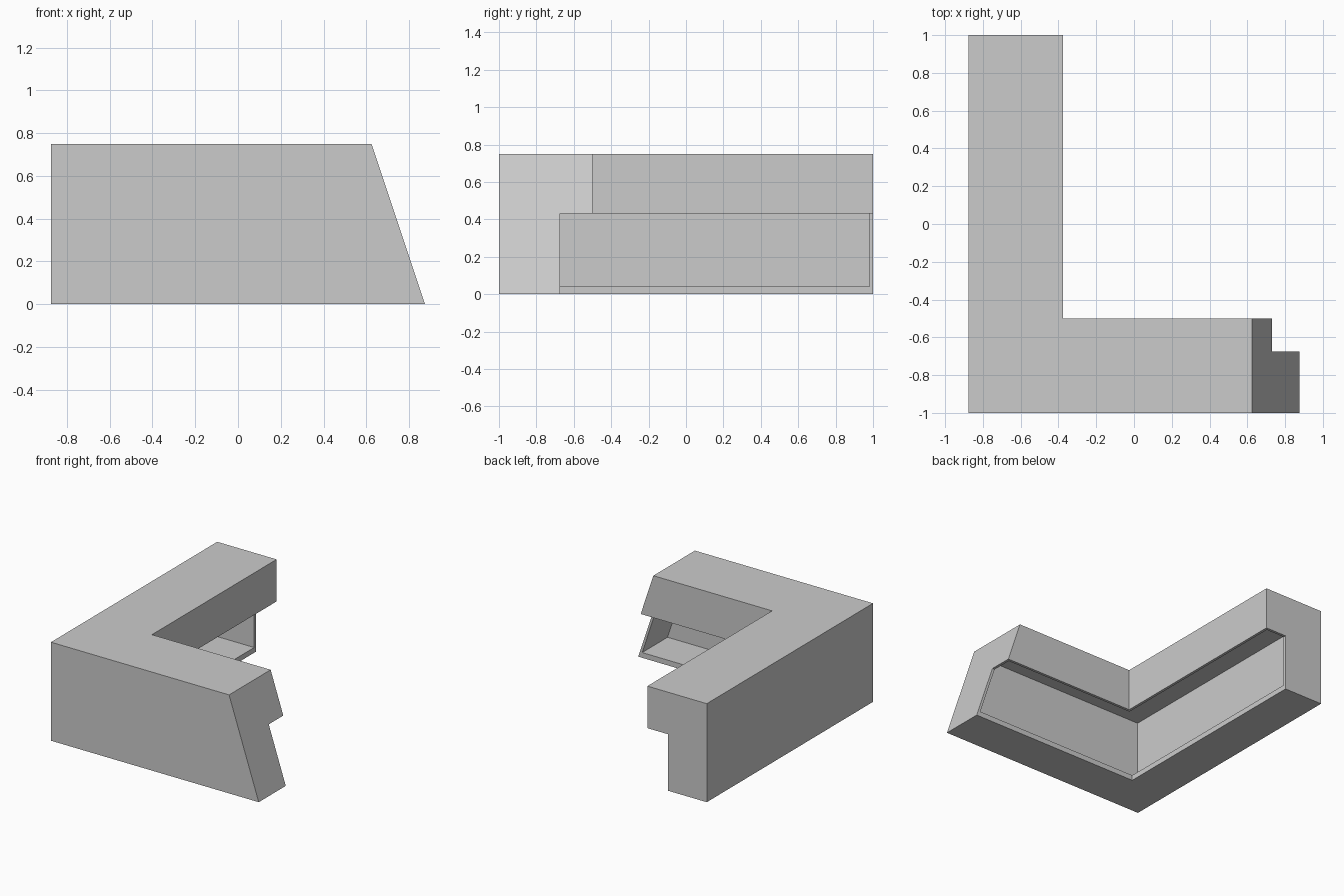
import bpy
import bmesh

cube = bpy.data.objects.get("Cube")
if cube:
    bpy.data.objects.remove(cube, do_unlink=True)

LEFT, FRONT, BACK = -0.875, -1.0, 1.0
WALL = 0.02

grey = bpy.data.materials.new("plain grey")
grey.use_nodes = True
colour = (0.6, 0.6, 0.6, 1)
grey.diffuse_color = colour
grey.node_tree.nodes["Principled BSDF"].inputs["Base Color"].default_value = colour


def slanted_end(z):
    return 0.875 - z / 3


def sweep_corner(name, profile, inset):
    """Sweep a (depth, height) profile round the corner, inset from both ends."""
    bm = bmesh.new()
    stations = [
        [bm.verts.new((LEFT + d, BACK - inset, z)) for d, z in profile],
        [bm.verts.new((LEFT + d, FRONT + d, z)) for d, z in profile],
        [bm.verts.new((slanted_end(z) - inset, FRONT + d, z)) for d, z in profile],
    ]
    n = len(profile)
    for a, b in zip(stations, stations[1:]):
        for i in range(n):
            j = (i + 1) % n
            bm.faces.new((a[i], a[j], b[j], b[i]))
    bm.faces.new(stations[0])
    bm.faces.new(stations[-1])
    bmesh.ops.recalc_face_normals(bm, faces=bm.faces)
    mesh = bpy.data.meshes.new(name)
    bm.to_mesh(mesh)
    bm.free()
    mesh.materials.append(grey)
    obj = bpy.data.objects.new(name, mesh)
    bpy.context.collection.objects.link(obj)
    return obj


# Counter body with an overhanging top on the inner side
counter = sweep_corner("corner_counter", [
    (0, 0), (0.325, 0), (0.325, 0.43), (0.5, 0.43), (0.5, 0.75), (0, 0.75)], 0)

# Hollow, open on the inner side and under the overhang
hollow = sweep_corner("hollow_cutter", [
    (WALL, 0.04), (0.34, 0.04), (0.34, 0.41),
    (0.5 - WALL, 0.41), (0.5 - WALL, 0.71), (WALL, 0.71)], WALL)
hollow.hide_render = True

cut = counter.modifiers.new("hollow", "BOOLEAN")
cut.operation = "DIFFERENCE"
cut.solver = "EXACT"
cut.object = hollow
bpy.context.view_layer.objects.active = counter
bpy.ops.object.modifier_apply(modifier=cut.name)
bpy.data.objects.remove(hollow, do_unlink=True)
